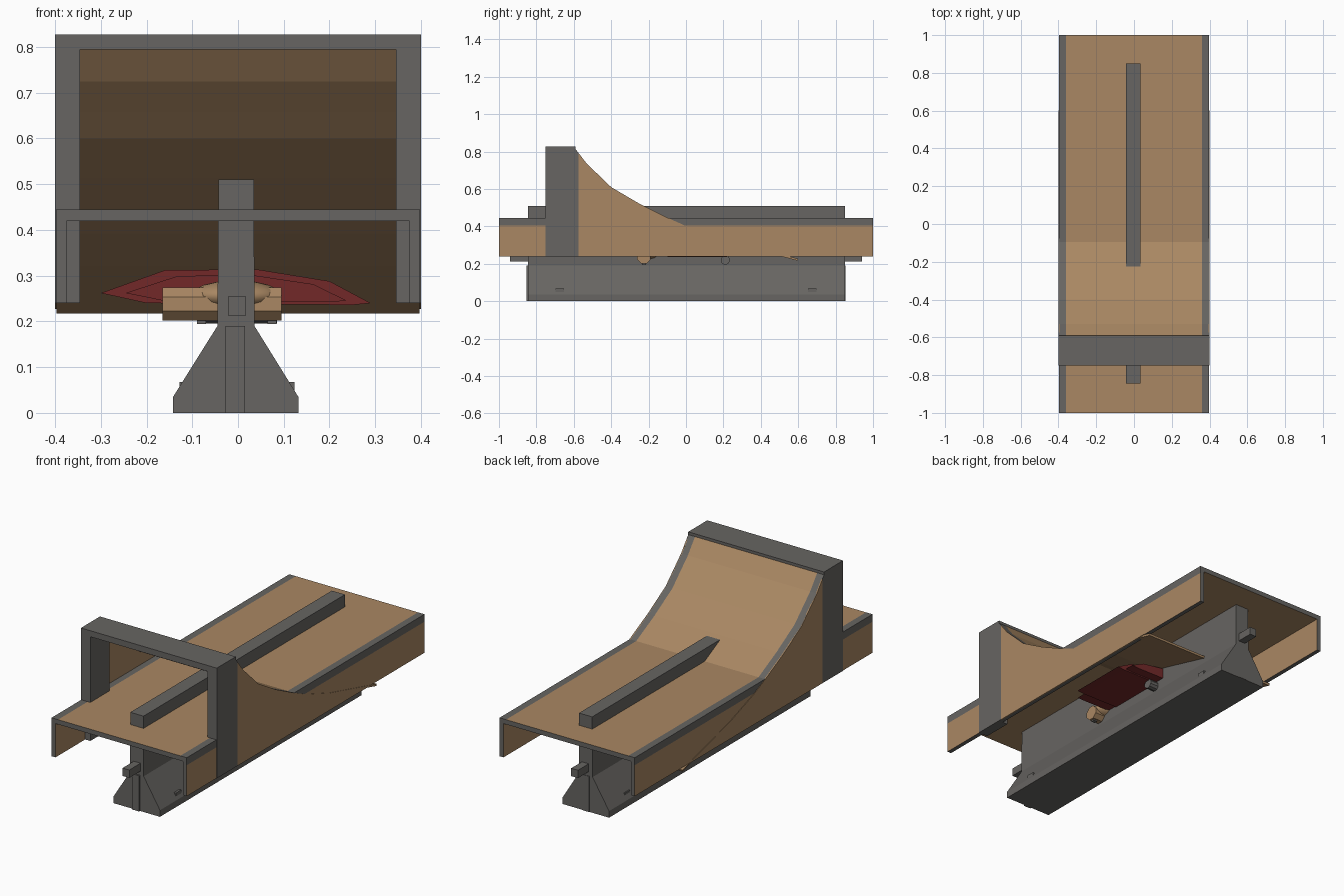
import bpy, bmesh, math

if "Cube" in bpy.data.objects:
    bpy.data.objects.remove(bpy.data.objects["Cube"])


def material(name, col):
    m = bpy.data.materials.new(name)
    m.diffuse_color = (*col, 1)
    m.use_nodes = True
    m.node_tree.nodes["Principled BSDF"].inputs["Base Color"].default_value = m.diffuse_color
    return m


TAN = material("tan", (0.40, 0.245, 0.125))
GREY = material("dark grey", (0.135, 0.13, 0.122))
RED = material("dark red", (0.17, 0.022, 0.022))


def prism(name, pts, axis, a, b, mats, rule=None):
    """Extrude a closed outline along x or y; rule(centre, normal) picks the material."""
    bm = bmesh.new()
    place = (lambda p, t: (t, p[0], p[1])) if axis == "x" else (lambda p, t: (p[0], t, p[1]))
    rings = [[bm.verts.new(place(p, t)) for p in pts] for t in (a, b)]
    n = len(pts)
    for i in range(n):
        j = (i + 1) % n
        bm.faces.new((rings[0][i], rings[0][j], rings[1][j], rings[1][i]))
    bm.faces.new(rings[0])
    bm.faces.new(rings[1])
    bmesh.ops.recalc_face_normals(bm, faces=bm.faces)
    if rule:
        for f in bm.faces:
            f.material_index = rule(f.calc_center_median(), f.normal)
    me = bpy.data.meshes.new(name)
    bm.to_mesh(me)
    bm.free()
    for m in mats:
        me.materials.append(m)
    ob = bpy.data.objects.new(name, me)
    bpy.context.collection.objects.link(ob)
    return ob


def box(name, x0, x1, y0, y1, z0, z1, mat):
    return prism(name, [(x0, z0), (x1, z0), (x1, z1), (x0, z1)], "y", y0, y1, [mat])


def rod(name, x0, x1, y, z, r, sides, mat):
    pts = [(y + r * math.cos(2 * math.pi * (i + .5) / sides),
            z + r * math.sin(2 * math.pi * (i + .5) / sides)) for i in range(sides)]
    return prism(name, pts, "x", x0, x1, [mat])


# Long upside-down channel: tan panels with grey borders
W = 0.398
channel = [(-W, .24), (-W, .405), (-W, .445), (-.36, .445), (.36, .445), (W, .445),
           (W, .405), (W, .24), (.375, .24), (.375, .42), (-.375, .42), (-.375, .24)]


def channel_rule(c, n):
    if abs(n.y) > .9 or abs(n.z) > .9 and abs(c.x) > .3:
        return 1
    return 1 if abs(c.x) > .39 and c.z > .4 else 0


prism("deck_channel", channel, "y", -1, 1, [TAN, GREY], channel_rule)

# Upright grey arch
arch = [(-.4, .24), (-.4, .827), (.4, .827), (.4, .24), (.345, .24), (.345, .795),
        (-.345, .795), (-.345, .24)]
prism("arch_frame", arch, "y", -.75, -.59, [GREY])

# Curved sheet sweeping down behind the arch, in three strips with grey borders
curve = [(-.6, .825), (-.53, .735), (-.46, .668), (-.4, .61), (-.25, .522), (-.1, .447),
         (0, .402), (.2, .332), (.4, .28), (.6, .227)]
sheet = curve + [(y - .004, z - .01) for y, z in reversed(curve)]
prism("slope_sheet", sheet, "x", -.36, .36, [TAN])
for side, s in (("left", -1), ("right", 1)):
    prism(side + "_slope_border", sheet, "x", s * .36, s * .397, [TAN, GREY],
          lambda c, n: 1 if c.z > .42 and n.z > .2 else 0)
    # Side skirt under the curve, grey near the arch
    i0, i1 = s * .394, s * .4
    skirt = [(-.575, .24), (-.575, .793)] + curve[1:] + [(.55, .24)]
    prism(side + "_skirt", skirt, "x", i0, i1, [TAN])
    prism(side + "_skirt_border", [(-.6, .24), (-.6, .825), (-.575, .793), (-.575, .24)],
          "x", i0, i1, [GREY])

# Central rail with flared foot
rail = [(-.142, 0), (-.142, .035), (-.045, .19), (-.0425, .51), (.035, .51),
        (.036, .19), (.132, .035), (.132, 0)]
prism("centre_rail", rail, "y", -.845, .85, [GREY])
for end, s in (("front", -1), ("back", 1)):
    box(end + "_rail_rib", -.027, .015, s * .84, s * .853, 0, .19, GREY)
    box(end + "_coupling_pin", -.022, .018, s * .84, s * .94, .213, .255, GREY)
    box(end + "_foot_pin", -.128, .123, s * .675 - .022, s * .675 + .022, .05, .068, GREY)

# Dark red pod under the deck with tan upper shell
pod = [(-.3, .262), (-.16, .312), (.04, .314), (.2, .288), (.29, .24), (.25, .236), (-.2, .24)]
prism("pod", pod, "y", -.1, .22, [RED, TAN], lambda c, n: 1 if n.z > .3 else 0)
inner = [(x * .82, .262 + (z - .262) * .75) for x, z in pod]
prism("pod_nose", inner, "y", -.16, .27, [RED])

# Cross axles
rod("front_axle", -.165, .095, -.225, .238, .039, 8, TAN)
rod("back_axle", -.09, .085, .21, .22, .025, 10, GREY)
for side, x in (("left", -.08), ("right", .074)):
    box(side + "_axle_stud", x - .01, x + .01, -.235, -.215, .194, .21, GREY)

# Low tan cap above the front axle
bpy.ops.mesh.primitive_uv_sphere_add(segments=16, ring_count=8, radius=1,
                                     location=(-.004, -.21, .256))
cap = bpy.context.object
cap.name = "axle_cap"
cap.scale = (.1, .07, .034)
cap.data.materials.append(TAN)
bpy.ops.object.shade_smooth_by_angle()
